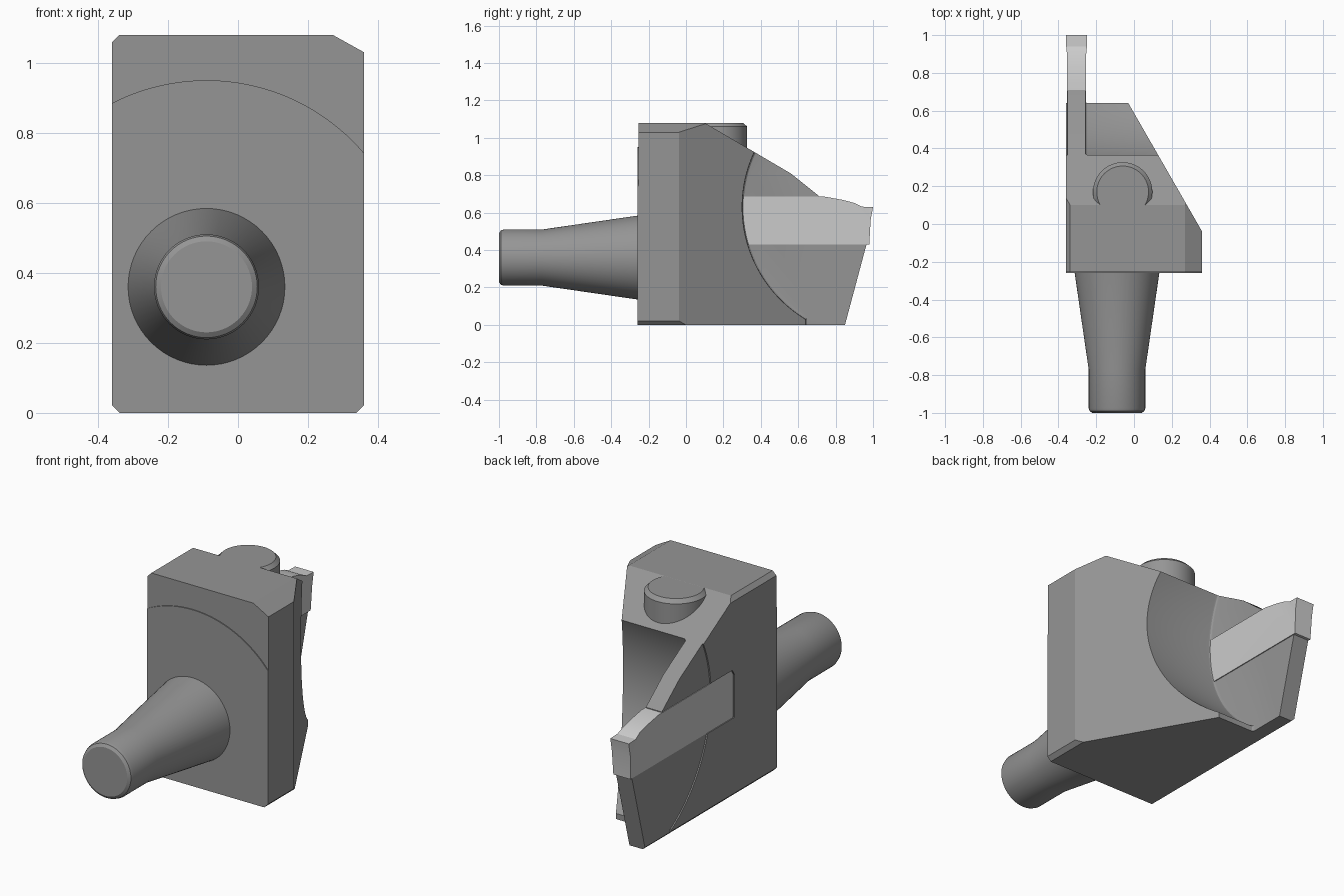
import bpy, bmesh
from math import sin, cos, pi, radians
from mathutils import Vector

if "Cube" in bpy.data.objects:
    bpy.data.objects.remove(bpy.data.objects["Cube"])

# dark steel for the holder, bright grey for the insert
steel = bpy.data.materials.new('dark_steel')
steel.diffuse_color = (.3, .3, .3, 1)
steel.use_nodes = True
steel.node_tree.nodes["Principled BSDF"].inputs["Base Color"].default_value = steel.diffuse_color
carbide = bpy.data.materials.new('bright_carbide')
carbide.diffuse_color = (.8, .8, .8, 1)
carbide.use_nodes = True
carbide.node_tree.nodes["Principled BSDF"].inputs["Base Color"].default_value = carbide.diffuse_color


def finish(bm, name, mat=steel):
    bmesh.ops.recalc_face_normals(bm, faces=bm.faces)
    me = bpy.data.meshes.new(name)
    bm.to_mesh(me)
    bm.free()
    me.materials.append(mat)
    ob = bpy.data.objects.new(name, me)
    bpy.context.collection.objects.link(ob)
    return ob


def prism(pts, axis, a, b):
    """Extrude a 2D profile along x (pts = y,z) or y (pts = x,z)."""
    place = (lambda p, t: (t, p[0], p[1])) if axis == 'x' else (lambda p, t: (p[0], t, p[1]))
    bm = bmesh.new()
    lo = [bm.verts.new(place(p, a)) for p in pts]
    hi = [bm.verts.new(place(p, b)) for p in pts]
    bm.faces.new(lo)
    bm.faces.new(hi)
    for i in range(len(pts)):
        j = (i + 1) % len(pts)
        bm.faces.new((lo[i], lo[j], hi[j], hi[i]))
    bmesh.ops.recalc_face_normals(bm, faces=bm.faces)
    return bm


def slice_off(bm, co, no):
    r = bmesh.ops.bisect_plane(bm, geom=bm.verts[:] + bm.edges[:] + bm.faces[:],
                               plane_co=co, plane_no=no, clear_outer=True)
    edges = [e for e in r['geom_cut'] if isinstance(e, bmesh.types.BMEdge)]
    bmesh.ops.holes_fill(bm, edges=edges, sides=0)
    bmesh.ops.recalc_face_normals(bm, faces=bm.faces)


def activate(ob):
    bpy.ops.object.select_all(action='DESELECT')
    ob.select_set(True)
    bpy.context.view_layer.objects.active = ob


def subtract(ob, cutter):
    m = ob.modifiers.new('cut', 'BOOLEAN')
    m.operation = 'DIFFERENCE'
    m.solver = 'EXACT'
    m.object = cutter
    activate(ob)
    bpy.ops.object.modifier_apply(modifier=m.name)
    bpy.data.objects.remove(cutter)


def smooth(ob, deg=25):
    activate(ob)
    bpy.ops.object.shade_smooth_by_angle(angle=radians(deg))


def lathe(name, prof, place, n=64):
    """Closed revolve; prof = (radius, distance along axis)."""
    bm = bmesh.new()
    rings = [[bm.verts.new(place(r * cos(2 * pi * i / n), r * sin(2 * pi * i / n), t))
              for i in range(n)] for r, t in prof]
    for p, q in zip(rings, rings[1:]):
        for i in range(n):
            j = (i + 1) % n
            bm.faces.new((p[i], p[j], q[j], q[i]))
    bm.faces.new(rings[0])
    bm.faces.new(rings[-1])
    ob = finish(bm, name)
    smooth(ob)
    return ob


# holder body: side profile with slanted flank and chamfered long edges
side = [(-.255, 0), (.85, 0), (.965, .43), (.71, .43), (.71, .69), (.56, .81), (.10, 1.08), (-.255, 1.08)]
bm = prism(side, 'x', -.36, .36)
slice_off(bm, (.355, -.03, 0), Vector((.67, .385, 0)).normalized())
slice_off(bm, (.27, 0, 1.08), Vector((.05, 0, .09)).normalized())
for co, no in (((-.338, 0, 1.08), (-1, 0, 1)), ((-.338, 0, 0), (-1, 0, -1)), ((.338, 0, 0), (1, 0, -1))):
    slice_off(bm, co, Vector(no).normalized())
body = finish(bm, 'holder_body')

# round relief on both sides, leaving the thin blade
arc = [(1 + .7 * cos(radians(a)), .63 + .7 * sin(radians(a)))
       for a in [90 + 149 * i / 48 for i in range(49)]]
relief = arc + [(.64, -.2), (1.8, -.2), (1.8, 1.33)]
for cap, far in ((-.258, 1), (-.353, -1)):
    bm = prism(relief, 'x', cap, far)
    if far > 0:
        rim = [e for e in bm.edges if all(abs(v.co.x - cap) < 1e-5 for v in e.verts)]
        bmesh.ops.bevel(bm, geom=rim, offset=.015, segments=3, profile=.5, affect='EDGES')
    subtract(body, finish(bm, 'relief_cutter'))

# shallow insert pocket on the outer side
subtract(body, finish(prism([(.10, .43), (1.1, .43), (1.1, .69), (.12, .69), (.10, .66)],
                            'x', -.5, -.352), 'pocket_cutter'))
smooth(body, 20)

# cutting insert with flared tip
bm = prism([(.11, .43), (.98, .43), (.987, .56), (1, .63), (.94, .632), (.90, .652), (.84, .668),
            (.74, .686), (.12, .686), (.11, .66)], 'x', -.355, -.253)
for v in bm.verts:
    if v.co.y > .93 and v.co.z > .5:
        v.co.x += -.004 if v.co.x < -.3 else .004
bmesh.ops.triangulate(bm, faces=[f for f in bm.faces if len(f.verts) > 4])
smooth(finish(bm, 'cutting_insert', carbide), 20)

# slightly raised round contact face on the front
R, a0, a1 = .59, pi / 2 - .8676, pi / 2 + .4751
face = [(-.09 + R * cos(a0 + (a1 - a0) * i / 32), .36 + R * sin(a0 + (a1 - a0) * i / 32)) for i in range(33)]
face += [(-.36, .022), (-.338, 0), (.338, 0), (.36, .022)]
finish(prism(face, 'y', -.26, -.25), 'contact_face')

# tapered shank
lathe('shank', [(.225, -.25), (.224, -.26), (.15, -.77), (.15, -.975), (.145, -.99), (.13, -1)],
      lambda u, v, t: (-.09 + u, t, .36 + v))

# clamp screw head on the sloped top
lathe('clamp_screw', [(.157, .85), (.157, 1.06), (.137, 1.0797)],
      lambda u, v, t: (-.06 + u, .17 + v, t))
